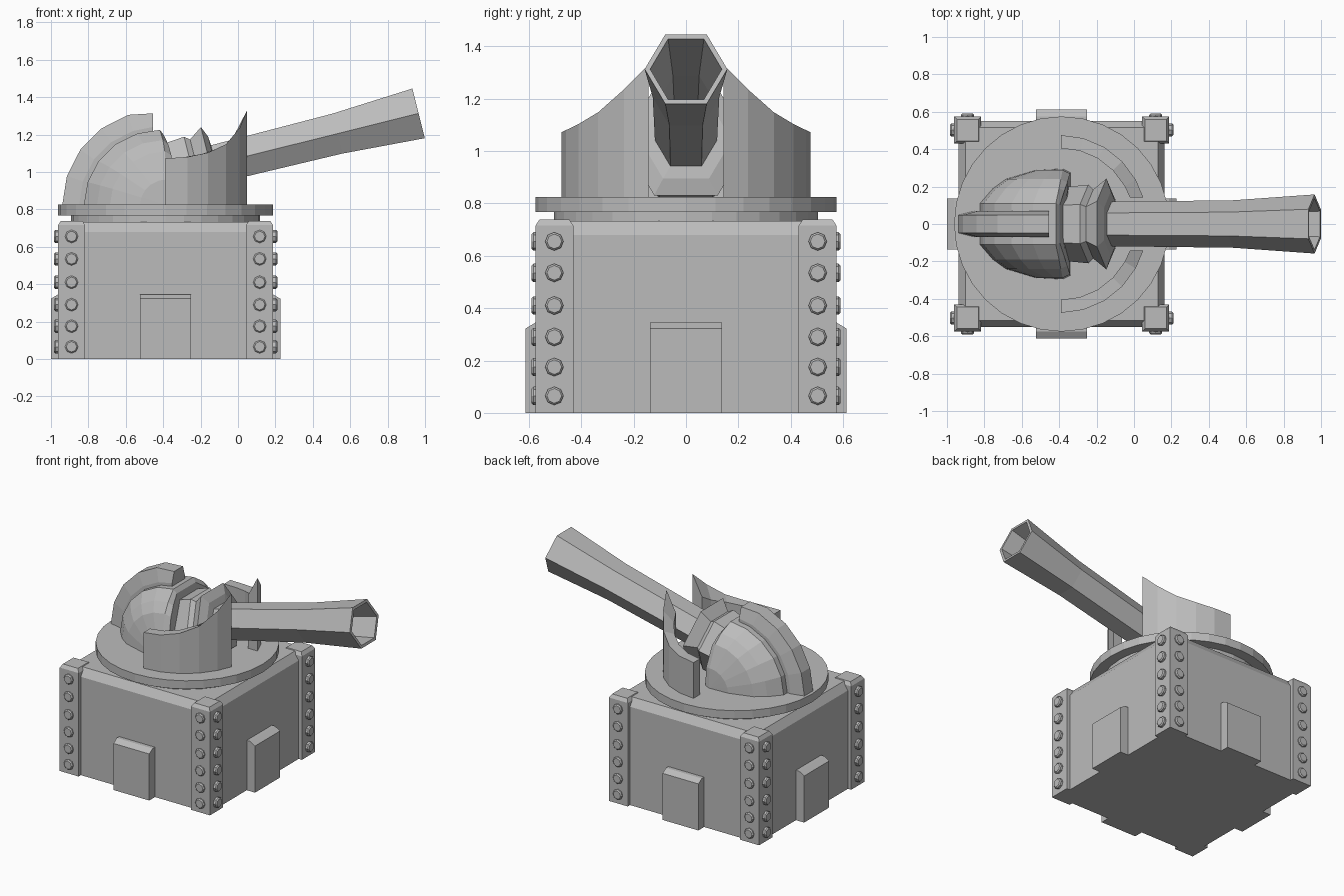
import bpy, bmesh, math
from mathutils import Vector

if "Cube" in bpy.data.objects:
    bpy.data.objects.remove(bpy.data.objects["Cube"])

CX = -0.387  # turret and base centre along x

grey = bpy.data.materials.new("stone_grey")
grey.diffuse_color = (0.5, 0.5, 0.5, 1)
grey.use_nodes = True
grey.node_tree.nodes["Principled BSDF"].inputs["Base Color"].default_value = grey.diffuse_color


def finish(name, bm):
    bmesh.ops.remove_doubles(bm, verts=bm.verts, dist=0.0005)
    bmesh.ops.recalc_face_normals(bm, faces=bm.faces)
    me = bpy.data.meshes.new(name)
    bm.to_mesh(me)
    bm.free()
    me.materials.append(grey)
    ob = bpy.data.objects.new(name, me)
    bpy.context.collection.objects.link(ob)
    return ob


def loft(name, rings):
    """Closed rings of equal length joined in order, capped at both ends."""
    bm = bmesh.new()
    vs = [[bm.verts.new(p) for p in r] for r in rings]
    n = len(vs[0])
    for a, b in zip(vs, vs[1:]):
        for i in range(n):
            j = (i + 1) % n
            bm.faces.new((a[i], a[j], b[j], b[i]))
    bm.faces.new(vs[0][::-1])
    bm.faces.new(vs[-1])
    return finish(name, bm)


def rect(x0, x1, y0, y1, z):
    return [(x0, y0, z), (x1, y0, z), (x1, y1, z), (x0, y1, z)]


def disc(x, y, r, z, n):
    return [(x + r * math.cos(2 * math.pi * i / n),
             y + r * math.sin(2 * math.pi * i / n), z) for i in range(n)]


# Base block with chamfered top
b, t = 0.55, 0.515
loft("base_block", [rect(CX - b, CX + b, -b, b, 0),
                    rect(CX - b, CX + b, -b, b, 0.68),
                    rect(CX - t, CX + t, -t, t, 0.733)])

# Corner posts with bolts on both outer faces
IN, OUT, MID = 0.43, 0.575, 0.503
BOLTS = (0.065, 0.175, 0.29, 0.41, 0.535, 0.655)
for sx in (-1, 1):
    for sy in (-1, 1):
        def post(e, z):
            xs = sorted((CX + sx * (IN + e), CX + sx * (OUT - e)))
            ys = sorted((sy * (IN + e), sy * (OUT - e)))
            return rect(*xs, *ys, z)
        loft("corner_post", [post(0, 0), post(0, 0.715), post(0.015, 0.738)])
        for z in BOLTS:
            c = disc(0, z, 0.035, 0, 8)
            loft("bolt", [[(CX + sx * d, sy * MID + u * s, z + (v - z) * s) for u, v, _ in c]
                          for d, s in ((0.56, 1), (0.59, 1), (0.597, 0.8))])
            loft("bolt", [[(CX + sx * MID + u * s, sy * d, z + (v - z) * s) for u, v, _ in c]
                          for d, s in ((0.56, 1), (0.583, 1), (0.59, 0.8))])

# Side panels with sloped tops, one on each side of the base
for k in range(4):
    a = k * math.pi / 2
    prof = [(0.5, 0), (0.613, 0), (0.613, 0.322), (0.575, 0.345), (0.5, 0.345)]
    w = 0.137
    loft("side_panel", [[(CX + r * math.cos(a) - y * math.sin(a),
                          r * math.sin(a) + y * math.cos(a), z) for r, z in prof]
                        for y in (-w, w)])

# Turntable
loft("turntable_neck", [disc(CX, 0, 0.505, z, 32) for z in (0.72, 0.775)])
loft("turntable", [disc(CX, 0, 0.575, z, 32) for z in (0.768, 0.825)])

# Curved shields either side of the barrel
TOP = [(-0.39, 1.072), (-0.27, 1.08), (-0.15, 1.105), (-0.05, 1.155), (0.02, 1.25), (0.06, 1.36)]


def shield_top(x):
    for (x0, z0), (x1, z1) in zip(TOP, TOP[1:]):
        if x <= x1:
            return z0 + (z1 - z0) * (x - x0) / (x1 - x0)
    return TOP[-1][1]


for side in (-1, 1):
    rings = []
    for deg in (90, 75, 60, 45, 30, None):
        pts = []
        for r in (0.475, 0.405):
            a = math.asin(0.143 / r) if deg is None else math.radians(deg)
            pts.append((-0.39 + r * 0.97 * math.cos(a), side * r * math.sin(a)))
        (xo, yo), (xi, yi) = pts
        rings.append([(xo, yo, 0.82), (xo, yo, shield_top(xo)),
                      (xi, yi, shield_top(xi)), (xi, yi, 0.82)])
    loft("shield", rings)

# Dome: half-profile (y, radius) swept about a sideways axis, flared at the front
HX, HZ = -0.43, 0.82
half = [(0.295, 0), (0.288, 0.14), (0.24, 0.29), (0.19, 0.35), (0.11, 0.405)]
prof = half + [(-y, r) for y, r in reversed(half)]
rings = [[(HX + 0.09 * abs(y) / 0.295, y * 0.93, HZ + r * 0.93) for y, r in prof],
         [(HX - 0.01 + 0.06 * abs(y) / 0.295, y, HZ + r) for y, r in prof]]
for k in range(1, 6):
    a = math.radians(18 * k)
    rings.append([(HX + 0.05 * abs(y) / 0.295 - r * 1.02 * math.sin(a), y, HZ + r * math.cos(a))
                  for y, r in prof])
loft("dome", rings)

# Crest running over the dome
rings = []
for k in range(6):
    a = math.radians(18 * k)
    x0 = HX - (0.025 if k == 0 else 0)
    rings.append([(x0 - r * math.sin(a), y, HZ + r * math.cos(a))
                  for r, y in ((0.37, -0.07), (0.42, -0.07), (0.51 if k else 0.493, -0.048),
                               (0.51 if k else 0.493, 0.048), (0.42, 0.07), (0.37, 0.07))])
loft("crest", rings)

# Hexagonal cannon along a tilted axis: (distance, radius), ending inside the bore
TILT = math.radians(14)
axis = Vector((math.cos(TILT), 0, math.sin(TILT)))
up = Vector((-math.sin(TILT), 0, math.cos(TILT)))
origin = Vector((-0.39, 0, 0.975))


def hexring(d, r):
    c = origin + axis * d
    return [c + up * (r * math.sin(k * math.pi / 3)) + Vector((0, r * math.cos(k * math.pi / 3), 0))
            for k in range(6)]


loft("cannon_mantlet", [hexring(d, r) for d, r in (
    (-0.03, 0.195), (0.013, 0.197), (0.15, 0.21), (0.178, 0.185), (0.25, 0.243), (0.275, 0.175), (0.28, 0.1))])
loft("cannon_barrel", [hexring(d, r) for d, r in (
    (0.2, 0.118), (0.46, 0.121), (0.95, 0.127), (1.397, 0.158),
    (1.397, 0.137), (0.95, 0.1), (0.5, 0.09))])
